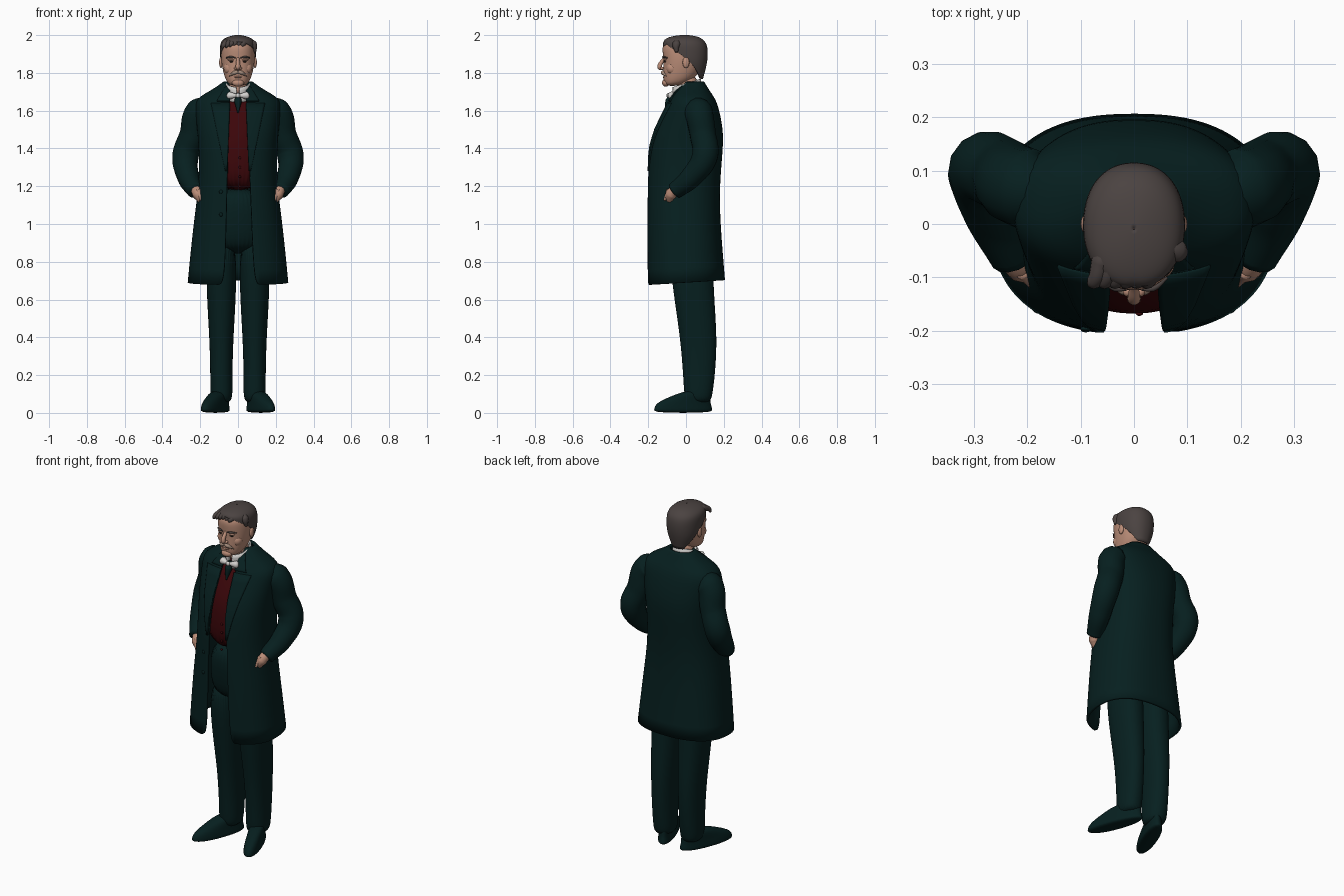
import bpy, bmesh
from math import sin, cos, asin, pi, radians, sqrt, copysign

cube = bpy.data.objects.get("Cube")
if cube:
    bpy.data.objects.remove(cube)


def material(name, *colour):
    mat = bpy.data.materials.new(name)
    mat.use_nodes = True
    mat.diffuse_color = (*colour, 1)
    shader = mat.node_tree.nodes["Principled BSDF"]
    shader.inputs["Base Color"].default_value = (*colour, 1)
    shader.inputs["Roughness"].default_value = 0.8
    return mat


cloth = material("dark teal cloth", .002, .014, .014)
red_cloth = material("dark red cloth", .045, .002, .003)
skin = material("skin", .5, .27, .19)
hair_brown = material("grey brown hair", .07, .056, .053)
linen = material("white linen", .65, .64, .62)
bristle = material("moustache grey", .36, .25, .19)
eye_dark = material("dark eyes", .03, .02, .016)


def finish(name, bm, mat, subdivisions=0, thickness=0):
    bmesh.ops.remove_doubles(bm, verts=bm.verts, dist=.0001)
    bmesh.ops.recalc_face_normals(bm, faces=bm.faces)
    mesh = bpy.data.meshes.new(name)
    bm.to_mesh(mesh)
    bm.free()
    mesh.materials.append(mat)
    mesh.shade_smooth()
    obj = bpy.data.objects.new(name, mesh)
    bpy.context.collection.objects.link(obj)
    if subdivisions:
        soften = obj.modifiers.new("soften", 'SUBSURF')
        soften.levels = soften.render_levels = subdivisions
    if thickness:
        shell = obj.modifiers.new("shell", 'SOLIDIFY')
        shell.thickness, shell.offset = thickness, 0


def skin_rows(bm, rows, closed):
    for low, high in zip(rows, rows[1:]):
        count = len(low)
        for i in range(count if closed else count - 1):
            j = (i + 1) % count
            bm.faces.new((low[i], low[j], high[j], high[i]))


def loft(name, levels, mat, power=2.2, opening=None, warp=None, thickness=0):
    """Stack rounded rings given as (z, half width, front y, back y).
    opening(z, half width) gives the left and right angles left open in front."""
    bm = bmesh.new()
    rows = []
    sides = 40
    for z, width, front, back in levels:
        left, right = opening(z, width) if opening else (0, 0)
        row = []
        for i in range(sides):
            share = i / (sides - 1 if opening else sides)
            angle = left + (2 * pi - left - right) * share
            across, along = [copysign(abs(f(angle)) ** (2 / power), f(angle)) for f in (sin, cos)]
            point = (width * across, (front + back - (back - front) * along) / 2, z)
            row.append(bm.verts.new(warp(*point) if warp else point))
        rows.append(row)
    skin_rows(bm, rows, not opening)
    if not opening:
        bm.faces.new(rows[0])
        bm.faces.new(rows[-1])
    finish(name, bm, mat, 2, thickness)


def tube(name, points, mat, side=1):
    """Round limb through (x, y, z, radius) points; side -1 mirrors it."""
    curve = bpy.data.curves.new(name, 'CURVE')
    curve.dimensions, curve.bevel_depth, curve.bevel_resolution = '3D', 1, 5
    curve.use_fill_caps = True
    spline = curve.splines.new('BEZIER')
    spline.bezier_points.add(len(points) - 1)
    for knot, (x, y, z, radius) in zip(spline.bezier_points, points):
        knot.co, knot.radius = (side * x, y, z), radius
        knot.handle_left_type = knot.handle_right_type = 'AUTO'
    source = bpy.data.objects.new(name, curve)
    bpy.context.collection.objects.link(source)
    graph = bpy.context.evaluated_depsgraph_get()
    mesh = bpy.data.meshes.new_from_object(source.evaluated_get(graph))
    bpy.data.objects.remove(source)
    bm = bmesh.new()
    bm.from_mesh(mesh)
    bpy.data.meshes.remove(mesh)
    finish(name, bm, mat)


def ball(name, place, size, mat):
    bm = bmesh.new()
    bmesh.ops.create_uvsphere(bm, u_segments=16, v_segments=10, radius=1)
    for vert in bm.verts:
        vert.co = [p + s * c for p, s, c in zip(place, size, vert.co)]
    finish(name, bm, mat)


# Overcoat: open shell with a front gap that widens downwards
coat_levels = [(.69, .26, -.2, .2), (1, .23, -.2, .175), (1.2, .2, -.2, .17),
               (1.4, .2, -.19, .19), (1.5, .21, -.16, .19), (1.6, .22, -.11, .17),
               (1.66, .22, -.08, .15), (1.7, .14, -.05, .12), (1.75, .07, 0, .09)]
coat_power = 2.4


def coat_gap(z, width):
    gaps = (.045 + .04 * max(0, 1.7 - z), .045 + .025 * max(0, 1.7 - z))
    return [asin((gap / width) ** (coat_power / 2)) for gap in gaps]


def coat_front(x, z):
    for low, high in zip(coat_levels, coat_levels[1:]):
        if low[0] <= z <= high[0]:
            share = (z - low[0]) / (high[0] - low[0])
            width, front, back = [a + share * (b - a) for a, b in zip(low[1:], high[1:])]
            reach = (1 - min(1, abs(x) / width) ** coat_power) ** (1 / coat_power)
            return (front + back - (back - front) * reach) / 2


loft("overcoat", coat_levels, cloth, coat_power, coat_gap, thickness=.014,
     warp=lambda x, y, z: (x, y, z + max(0, 1 - z) * y / 5))
loft("coat_collar", [(1.7, .1, -.03, .12), (1.75, .07, -.01, .09)], cloth, 2,
     lambda z, width: (1, 1), thickness=.012)


def flap(name, side, low, high, width_low, width_high):
    """Thin strip lying on the coat front beside the gap."""
    bm = bmesh.new()
    steps = 8
    rows = []
    for i in range(steps + 1):
        z = low + (high - low) * i / steps
        width = width_low + (width_high - width_low) * i / steps
        inner = .042 + .04 * max(0, 1.65 - z)
        row = [inner + width * j / steps for j in range(steps + 1)]
        rows.append([bm.verts.new((side * x, coat_front(x, z) - .007, z)) for x in row])
    skin_rows(bm, rows, False)
    finish(name, bm, cloth, thickness=.009)


# Waistcoat with a pointed hem, buttons and cravat
def pointed_hem(x, y, z):
    point = max(0, .03 - abs(abs(x - .01) - .04))
    return x, y, z - (point if z < 1.2 and y < 0 else 0)


loft("waistcoat", [(1.17, .15, -.17, .12), (1.4, .16, -.17, .12), (1.5, .16, -.15, .12),
                   (1.6, .15, -.1, .11), (1.67, .1, -.06, .09)], red_cloth, warp=pointed_hem)
for i in range(4):
    ball("waistcoat_button", (.01, -.167, 1.2 + .05 * i), (.007, .005, .007), red_cloth)
tube("cravat", [(0, -.07, 1.69, .01), (0, -.09, 1.65, .02), (0, -.11, 1.59, .004)], cloth)
for z in (1.05, 1.17):
    ball("coat_button", (-.09, coat_front(.09, z) - .007, z), (.01, .005, .01), cloth)

# Shirt collar and bow tie
loft("shirt_collar", [(1.66, .07, -.066, .08), (1.745, .06, -.068, .075)], linen, 2,
     lambda z, width: (.1, .1), lambda x, y, z: (x, y, z + .3 * y), .008)
ball("bow_tie_knot", (0, -.094, 1.68), (.012, .01, .013), linen)

# Neck, head and nose
loft("neck", [(1.64, .05, -.05, .07), (1.8, .06, -.05, .07)], skin, 2)
loft("head", [(1.73, .04, -.11, -.04), (1.76, .066, -.12, .04), (1.82, .082, -.12, .08),
              (1.87, .09, -.118, .09), (1.93, .09, -.128, .1), (1.96, .08, -.116, .09),
              (1.98, .05, -.07, .05)], skin)
ball("chin", (0, -.107, 1.747), (.032, .02, .02), skin)
tube("nose", [(0, -.113, 1.88, .008), (0, -.139, 1.83, .013), (0, -.13, 1.817, .006)], skin)
ball("lower_lip", (0, -.114, 1.778), (.024, .009, .006), skin)

# Hair cap, open around the face, with swept locks
loft("hair", [(1.77, .05, -.02, .085), (1.84, .09, -.1, .105), (1.9, .095, -.125, .112),
              (1.95, .094, -.128, .107), (1.97, .082, -.12, .09), (1.985, .058, -.09, .07),
              (1.994, .025, -.045, .03), (1.996, .001, -.01, -.008)], hair_brown,
     opening=lambda z, width: [radians(140) * sqrt(max(0, 1.968 - z) / .2)] * 2, thickness=.01)
for i in range(6):
    x = .04 - .02 * i
    drop = abs(x) / 6
    tube("hair_lock", [(x + .015, -.01, 1.98 - drop, .008), (x, -.07, 1.972 - drop, .02),
                       (x - .015, -.108, 1.957 - drop, .014),
                       (x - .025, -.11, 1.94 - drop, .004)], hair_brown)
tube("side_lock", [(.05, -.03, 1.97, .01), (.078, -.05, 1.95, .023), (.09, -.05, 1.91, .008)],
     hair_brown)

# Trousers seat
loft("trousers_top", [(.84, .16, -.09, .14), (1, .16, -.12, .14), (1.2, .14, -.14, .11)], cloth)

# Paired parts
for side, word in ((1, "left_"), (-1, "right_")):
    flap(word + "lapel", side, 1.28, 1.64, .01, .1)
    flap(word + "collar_flap", side, 1.65, 1.73, .07, .02)
    tube(word + "bow_tie_wing", [(0, -.09, 1.68, .006), (.045, -.076, 1.68, .021),
                                 (.052, -.07, 1.68, .012)], linen, side)

    # Face
    ball(word + "cheekbone", (side * .046, -.074, 1.825), (.03, .03, .034), skin)
    ball(word + "nostril", (side * .012, -.126, 1.824), (.009, .01, .008), skin)
    ball(word + "ear", (side * .09, 0, 1.855), (.01, .018, .03), skin)
    ball(word + "eye", (side * .034, -.109, 1.86), (.012, .009, .005), eye_dark)
    ball(word + "eyelid", (side * .035, -.11, 1.87), (.02, .01, .006), skin)
    tube(word + "eyebrow", [(.014, -.122, 1.88, .003), (.036, -.12, 1.884, .006),
                            (.062, -.1, 1.88, .003)], hair_brown, side)
    tube(word + "moustache", [(0, -.124, 1.805, .008), (.02, -.122, 1.8, .011),
                              (.046, -.104, 1.783, .002)], bristle, side)

    # Legs, and shoes turned outward
    loft(word + "trouser_leg", [(.05, .05, 0, .13), (.1, .06, -.01, .14), (.2, .058, -.015, .154),
                                (.4, .063, -.03, .166), (.65, .08, -.07, .145),
                                (.95, .08, -.1, .14)], cloth,
         warp=lambda x, y, z: (side * (x + .088), y, z))
    loft(word + "shoe", [(0, .048, -.17, .14), (.02, .05, -.17, .14), (.05, .046, -.16, .13),
                         (.08, .044, -.1, .13), (.12, .04, 0, .12)], cloth,
         warp=lambda x, y, z: (side * (x + .115 - .36 * y), y, z))

    # Arms bent back, hands resting at the pockets
    tube(word + "sleeve", [(.16, .06, 1.61, .055), (.2, .066, 1.595, .076), (.24, .09, 1.47, .07),
                           (.278, .1, 1.36, .07), (.264, .03, 1.25, .059),
                           (.225, -.06, 1.175, .045)], cloth, side)
    tube(word + "hand", [(.225, -.056, 1.185, .027), (.21, -.08, 1.155, .03),
                         (.186, -.085, 1.105, .012)], skin, side)
    tube(word + "thumb", [(.21, -.09, 1.18, .013), (.194, -.112, 1.125, .007)], skin, side)
    tube(word + "pocket_edge", [(.165, coat_front(.165, 1.19), 1.19, .006),
                                (.19, -.1, 1.12, .007), (.205, -.06, 1.07, .005)], cloth, side)
